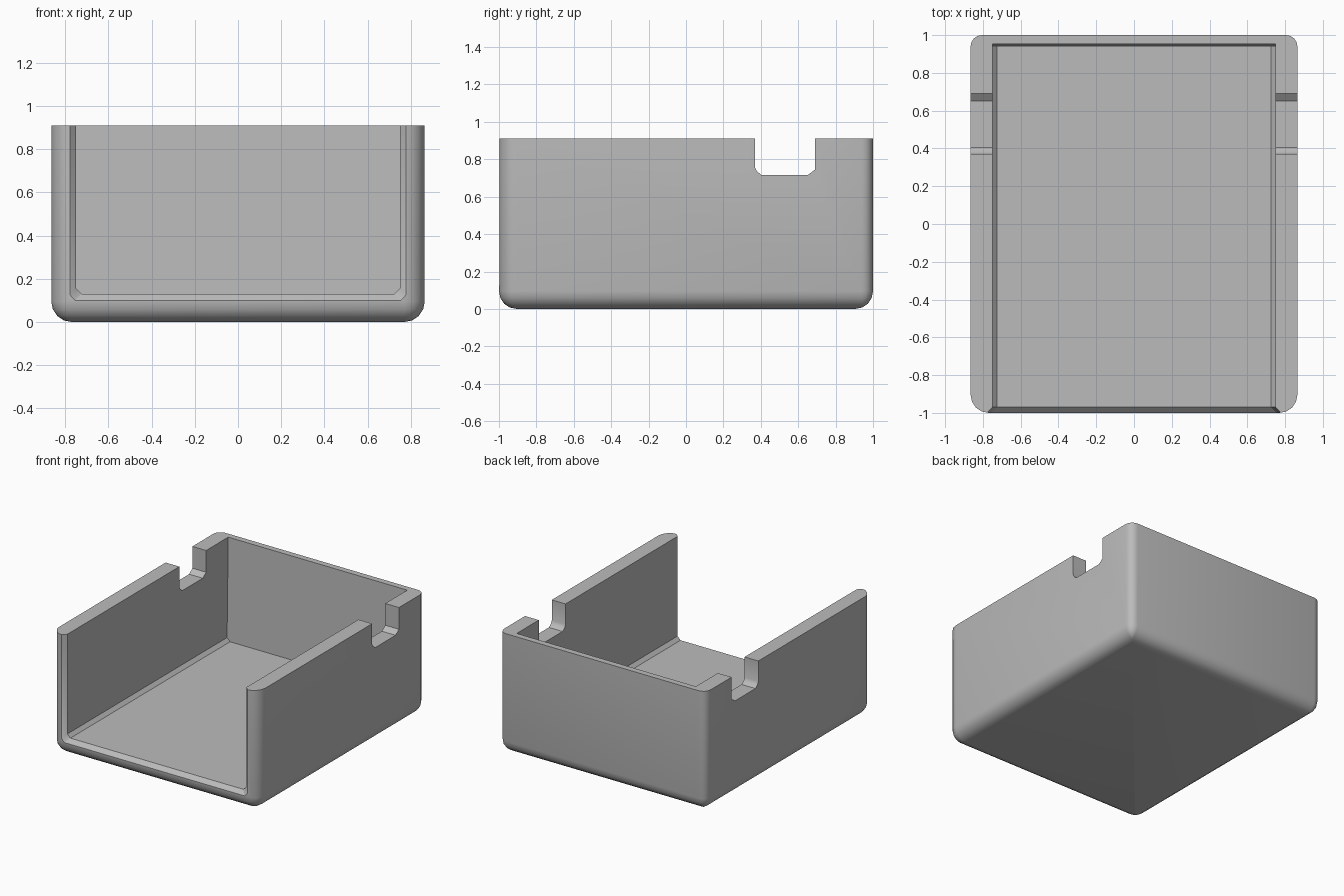
import bpy, bmesh, math

cube = bpy.data.objects.get("Cube")
if cube:
    bpy.data.objects.remove(cube, do_unlink=True)

grey = bpy.data.materials.new("plain grey")
grey.use_nodes = True
colour = (0.5, 0.5, 0.5, 1)
grey.diffuse_color = colour
grey.node_tree.nodes["Principled BSDF"].inputs["Base Color"].default_value = colour

HALF_X, HALF_Y, HEIGHT = 0.865, 1.0, 0.91
EDGE, BACK_R, STEPS = 0.095, 0.06, 4


def loft(name, rings):
    """Skin matching rings of points and cap both ends."""
    bm = bmesh.new()
    loops = [[bm.verts.new(p) for p in ring] for ring in rings]
    n = len(loops[0])
    for a, b in zip(loops, loops[1:]):
        for i in range(n):
            j = (i + 1) % n
            bm.faces.new((a[i], a[j], b[j], b[i]))
    bm.faces.new(loops[0][::-1])
    bm.faces.new(loops[-1])
    bmesh.ops.recalc_face_normals(bm, faces=bm.faces)
    mesh = bpy.data.meshes.new(name)
    bm.to_mesh(mesh)
    bm.free()
    obj = bpy.data.objects.new(name, mesh)
    bpy.context.collection.objects.link(obj)
    mesh.materials.append(grey)
    return obj


def outline(inset, z):
    """Rounded rectangle, with tighter corners at the back."""
    pts = []
    for k, (sx, sy) in enumerate([(1, 1), (-1, 1), (-1, -1), (1, -1)]):
        r = max((BACK_R if sy > 0 else EDGE) - inset, 0.004)
        cx, cy = sx * (HALF_X - inset - r), sy * (HALF_Y - inset - r)
        for s in range(STEPS + 1):
            a = math.pi / 2 * (k + s / STEPS)
            pts.append((cx + r * math.cos(a), cy + r * math.sin(a), z))
    return pts


# Outer body with a rounded bottom edge
rings = []
for s in range(STEPS + 1):
    a = math.pi / 2 * s / STEPS
    rings.append(outline(EDGE * (1 - math.sin(a)), EDGE * (1 - math.cos(a))))
rings.append(outline(0, HEIGHT))
tray = loft("tray_body", rings)


# Cavity, flared at the open front and leaning slightly at the back wall
def section(y, grow=0, lean=0):
    w, z, c, top = 0.75 + grow, 0.13 - grow, 0.025, 1.2
    slope = lean / (HEIGHT - z)
    half = [(w, top), (w, z + c), (w - c, z)]
    pts = half + [(-x, h) for x, h in reversed(half)]
    return [(x, y + slope * (h - z), h) for x, h in pts]


cavity = loft("cavity_cutter", [section(-1.03, 0.06), section(-0.97),
                                section(0.94, lean=0.014)])

# Side notches through both walls
profile = [(0.37, 1.1), (0.37, 0.755), (0.38, 0.735), (0.405, 0.715),
           (0.65, 0.715), (0.69, 0.745), (0.69, 1.1)]
notch = loft("notch_cutter", [[(x, y, z) for y, z in profile] for x in (-1, 1)])

bpy.context.view_layer.objects.active = tray
tray.select_set(True)
for cutter in (cavity, notch):
    mod = tray.modifiers.new(cutter.name, 'BOOLEAN')
    mod.operation, mod.solver, mod.object = 'DIFFERENCE', 'EXACT', cutter
    bpy.ops.object.modifier_apply(modifier=mod.name)
    bpy.data.objects.remove(cutter, do_unlink=True)

bpy.ops.object.shade_smooth_by_angle(angle=math.radians(30))
